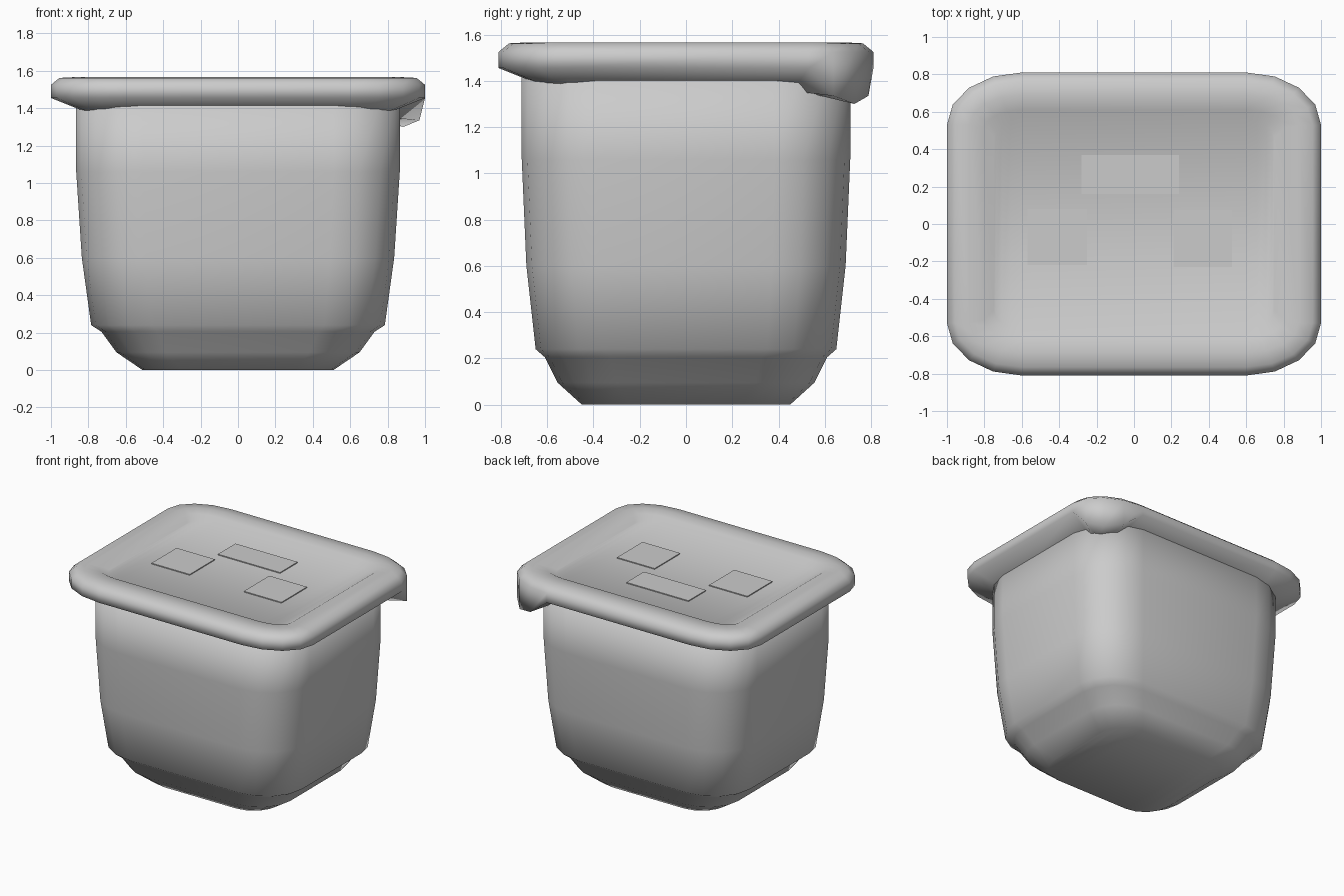
import bpy, bmesh
from math import sin, cos, pi

old = bpy.data.objects.get("Cube")
if old:
    bpy.data.objects.remove(old, do_unlink=True)

grey = bpy.data.materials.new("plain_grey")
grey.use_nodes = True
colour = (0.6, 0.6, 0.6, 1)
grey.diffuse_color = colour
grey.node_tree.nodes["Principled BSDF"].inputs["Base Color"].default_value = colour

STEPS = 4                      # segments per rounded corner
COUNT = 4 * (STEPS + 1)        # points per ring


def ring(bm, hx, hy, rx, ry, z):
    """Rounded rectangle, starting at the +x +y corner."""
    points = []
    for corner, (sx, sy) in enumerate(((1, 1), (-1, 1), (-1, -1), (1, -1))):
        for i in range(STEPS + 1):
            a = (corner + i / STEPS) * pi / 2
            points.append(bm.verts.new((sx * (hx - rx) + rx * cos(a),
                                        sy * (hy - ry) + ry * sin(a), z)))
    return points


def cap(bm, r):
    """Close a ring with strips running front to back."""
    for i in range(COUNT // 2 - 1):
        bm.faces.new((r[i], r[i + 1], r[COUNT - 2 - i], r[COUNT - 1 - i]))


def loft(bm, rings):
    for a, b in zip(rings, rings[1:]):
        for i in range(COUNT):
            j = (i + 1) % COUNT
            bm.faces.new((a[i], a[j], b[j], b[i]))
    cap(bm, rings[0])
    cap(bm, rings[-1])


def finish(bm, name, smooth=True):
    bmesh.ops.recalc_face_normals(bm, faces=bm.faces)
    for f in bm.faces:
        f.smooth = smooth
    mesh = bpy.data.meshes.new(name)
    bm.to_mesh(mesh)
    bm.free()
    mesh.materials.append(grey)
    obj = bpy.data.objects.new(name, mesh)
    bpy.context.collection.objects.link(obj)


# Tub: tapering wall, small ledge and rounded foot (half x, half y, height)
bm = bmesh.new()
tub = [(0.51, 0.45, 0), (0.65, 0.555, 0.095), (0.73, 0.61, 0.205),
       (0.785, 0.65, 0.24), (0.835, 0.69, 0.6), (0.865, 0.71, 1.06),
       (0.865, 0.71, 1.45)]
loft(bm, [ring(bm, x, y, 0.41 * x, 0.46 * y, z) for x, y, z in tub])
finish(bm, "tub")

# Lid: rolled rim around a shallow recess (inset, height)
bm = bmesh.new()
lid = [(0.25, 1.355), (0, 1.455), (0, 1.525), (0.045, 1.562),
       (0.12, 1.566), (0.2, 1.56), (0.25, 1.53)]
rings = [ring(bm, 1 - d, 0.81 - d, max(0.4 - d, 0.14), max(0.28 - d, 0.1), z)
         for d, z in lid]
# Pull tab: the rim edge hangs down at one back corner
for i, z in ((1, 1.335), (2, 1.3), (3, 1.335)):
    rings[1][i].co.z = z
loft(bm, rings)
finish(bm, "lid")

# Flat label panels on the lid (x range, y range)
panels = {"back_panel": (-0.28, 0.24, 0.16, 0.37),
          "right_panel": (-0.57, -0.25, -0.22, 0.08),
          "left_panel": (0.21, 0.525, -0.23, 0.075)}
for name, (x0, x1, y0, y1) in panels.items():
    bm = bmesh.new()
    bmesh.ops.create_cube(bm, size=1)
    for v in bm.verts:
        v.co = (x1 if v.co.x > 0 else x0, y1 if v.co.y > 0 else y0,
                1.537 if v.co.z > 0 else 1.529)
    finish(bm, name, smooth=False)
